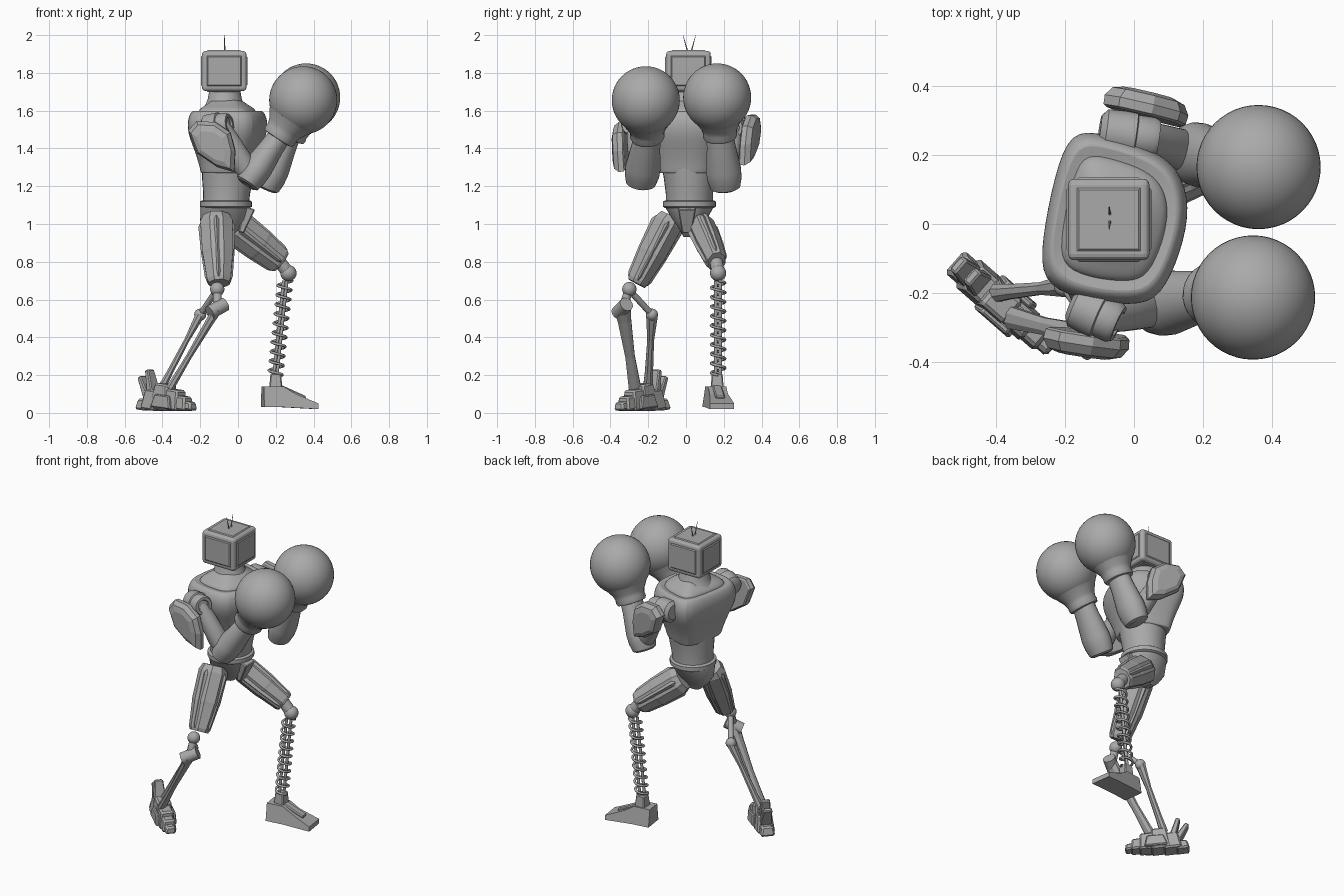
import bpy, bmesh, math
from math import sin, cos, pi, radians
from mathutils import Vector, Matrix, Euler

old = bpy.data.objects.get("Cube")
if old:
    bpy.data.objects.remove(old, do_unlink=True)

GREY = (0.4, 0.4, 0.4, 1)
metal = bpy.data.materials.new("plain grey")
metal.use_nodes = True
metal.diffuse_color = GREY
metal.node_tree.nodes["Principled BSDF"].inputs["Base Color"].default_value = GREY


def finish(name, bm, smooth=True):
    bmesh.ops.remove_doubles(bm, verts=bm.verts, dist=0.0003)
    bmesh.ops.recalc_face_normals(bm, faces=bm.faces)
    me = bpy.data.meshes.new(name)
    bm.to_mesh(me)
    bm.free()
    me.materials.append(metal)
    ob = bpy.data.objects.new(name, me)
    bpy.context.collection.objects.link(ob)
    if smooth:
        bpy.ops.object.select_all(action='DESELECT')
        ob.select_set(True)
        bpy.context.view_layer.objects.active = ob
        bpy.ops.object.shade_smooth_by_angle(angle=radians(38))
    return ob


def loft(name, rings, smooth=True):
    """Skin a stack of equal-length rings and cap both ends."""
    bm = bmesh.new()
    loops = [[bm.verts.new(p) for p in ring] for ring in rings]
    n = len(loops[0])
    for a, b in zip(loops, loops[1:]):
        for i in range(n):
            j = (i + 1) % n
            bm.faces.new((a[i], a[j], b[j], b[i]))
    bm.faces.new(loops[0])
    bm.faces.new(loops[-1])
    return finish(name, bm, smooth)


def lathe(name, p0, p1, profile, sides=24, flat=1.0, ref=(0, 1, 0), smooth=True):
    """Turn (position along axis, radius) pairs around the line p0-p1."""
    p0, p1 = Vector(p0), Vector(p1)
    axis = (p1 - p0).normalized()
    u = Vector(ref)
    u = (u - axis * u.dot(axis)).normalized()
    v = axis.cross(u)
    rings = []
    for t, r in profile:
        c = p0.lerp(p1, t)
        rings.append([c + u * r * flat * cos(a) + v * r * sin(a)
                      for a in (2 * pi * (i + 0.5) / sides for i in range(sides))])
    return loft(name, rings, smooth)


def rod(name, p0, p1, r0, r1=None, sides=12):
    return lathe(name, p0, p1, [(0, r0), (1, r0 if r1 is None else r1)], sides)


def ball(name, centre, r, seg=24):
    bm = bmesh.new()
    bmesh.ops.create_uvsphere(bm, u_segments=seg, v_segments=seg // 2, radius=r,
                              matrix=Matrix.Translation(centre))
    return finish(name, bm)


def box(name, centre, size, rot=(0, 0, 0), taper=1.0, bevel=0.006):
    """Box whose top is scaled by taper."""
    bm = bmesh.new()
    bmesh.ops.create_cube(bm, size=1)
    for v in bm.verts:
        k = taper if v.co.z > 0 else 1
        v.co = Vector((v.co.x * size[0] * k, v.co.y * size[1] * k, v.co.z * size[2]))
    bmesh.ops.bevel(bm, geom=bm.edges[:], offset=bevel, segments=1, affect='EDGES')
    bm.transform(Matrix.Translation(centre) @ Euler(rot).to_matrix().to_4x4())
    return finish(name, bm, False)


# Head: rounded box with shallow raised panels, and two feelers
bm = bmesh.new()
bmesh.ops.create_cube(bm, size=1)
bmesh.ops.scale(bm, vec=(0.236, 0.236, 0.212), verts=bm.verts)
bmesh.ops.bevel(bm, geom=bm.edges[:], offset=0.018, segments=3, profile=0.5, affect='EDGES')
panels = [f for f in bm.faces if f.calc_area() > 0.02]
bmesh.ops.inset_individual(bm, faces=panels, thickness=0.012, depth=0)
bmesh.ops.inset_individual(bm, faces=panels, thickness=0.008, depth=0.005)
bmesh.ops.translate(bm, vec=(-0.073, 0.013, 1.81), verts=bm.verts)
finish("head", bm, False)
for s in (-1, 1):
    rod("feeler", (-0.07, 0.018 + 0.006 * s, 1.90), (-0.072, 0.018 + 0.034 * s, 2.0), 0.005, 0.001, 6)
lathe("neck", (-0.07, 0.015, 1.58), (-0.07, 0.015, 1.72),
      [(0, 0.14), (0.3, 0.108), (0.55, 0.092), (1, 0.08)])

# Chest: one twisted outline, scaled at each height
OUTLINE = [(-0.18, 0.265), (-0.09, 0.255), (0.04, 0.215), (0.125, 0.16), (0.158, 0.05),
           (0.13, -0.08), (0.075, -0.205), (0.0, -0.232), (-0.17, -0.21), (-0.262, -0.16),
           (-0.262, -0.05), (-0.225, 0.14)]
MID = Vector((-0.06, 0.015))


def shell(name, levels):
    rings = [[(*(MID + (Vector(p) - MID) * k), z) for p in OUTLINE] for z, k in levels]
    ob = loft(name, rings)
    sub = ob.modifiers.new("round", 'SUBSURF')
    sub.levels = sub.render_levels = 2
    return ob


shell("chest", [(1.27, 0.58), (1.268, 0.67), (1.275, 0.69), (1.33, 0.75), (1.41, 0.89), (1.47, 1.01),
                (1.535, 1.05), (1.585, 0.98), (1.605, 0.87), (1.585, 0.77)])
shell("collar", [(1.53, 0.76), (1.585, 0.775), (1.61, 0.72), (1.632, 0.53), (1.65, 0.42), (1.66, 0.34)])


def ovals(name, levels, n=32):
    return loft(name, [[(x + rx * cos(2 * pi * i / n), 0.018 + ry * sin(2 * pi * i / n), z)
                        for i in range(n)] for z, x, rx, ry in levels])


# Waist, belt and pelvis
ovals("abdomen", [(1.10, -0.065, 0.122, 0.125), (1.16, -0.06, 0.124, 0.125),
                  (1.24, -0.055, 0.135, 0.135), (1.33, -0.05, 0.14, 0.15)])
ovals("belt", [(1.085, -0.064, 0.126, 0.13), (1.092, -0.064, 0.138, 0.14),
               (1.118, -0.064, 0.138, 0.14), (1.125, -0.064, 0.126, 0.13)])
ovals("pelvis", [(1.09, -0.067, 0.132, 0.128), (1.02, -0.075, 0.125, 0.09),
                 (0.97, -0.08, 0.085, 0.05), (0.93, -0.08, 0.04, 0.03)])
box("groin_plate", (0.04, 0.005, 1.02), (0.03, 0.05, 0.14), (0, 0.35, 0), 1.9)


# Arms: shoulder capsule, upper arm, forearm, cuff and round glove
def arm(side, back, front, elbow, wrist, glove):
    lathe(side + "_shoulder", back, front,
          [(0, 0), (0, 0.045), (0.1, 0.066), (0.6, 0.07), (0.62, 0.062), (0.9, 0.062),
           (1, 0.054), (1, 0.038), (0.94, 0.034), (0.94, 0)])
    shoulder = Vector(back).lerp(Vector(front), 0.65)
    lathe(side + "_upper_arm", shoulder, elbow, [(0, 0.045), (0.3, 0.054), (0.75, 0.060), (1, 0.05)])
    lathe(side + "_forearm", elbow, wrist,
          [(-0.15, 0), (-0.17, 0.05), (-0.13, 0.066), (0.05, 0.076), (0.25, 0.078), (0.75, 0.064), (1.05, 0.060)],
          flat=1.2)
    lathe(side + "_cuff", wrist, glove,
          [(-0.08, 0.06), (-0.06, 0.086), (0.0, 0.092), (0.1, 0.090), (0.22, 0.098), (0.45, 0.13)])
    ball(side + "_glove", glove, 0.18, 48)


arm("left", (-0.10, 0.27, 1.52), (0.07, 0.245, 1.51), (0.168, 0.205, 1.225),
    (0.272, 0.18, 1.47), (0.361, 0.165, 1.67))
arm("right", (-0.18, -0.23, 1.51), (-0.045, -0.29, 1.53), (0.07, -0.235, 1.245),
    (0.22, -0.205, 1.465), (0.345, -0.213, 1.655))

# Shoulder plates: one outline extruded outward with a domed face
PLATE = [(-0.125, 0.08), (-0.08, 0.13), (0.02, 0.125), (0.10, 0.07), (0.125, -0.03),
         (0.118, -0.14), (0.03, -0.115), (-0.08, -0.04)]


def shoulder_plate(name, centre, side, yaw, tilt):
    turn = Matrix.Translation(centre) @ Matrix.Rotation(yaw, 4, 'Z') @ Matrix.Rotation(tilt, 4, 'X')
    loft(name, [[turn @ Vector((x * k, side * d, z * k)) for x, z in PLATE]
                for d, k in ((-0.028, 0.9), (-0.022, 0.98), (0.005, 1), (0.032, 0.86), (0.042, 0.6))], False)


shoulder_plate("right_shoulder_plate", (-0.138, -0.34, 1.415), -1, -0.16, 0.06)
shoulder_plate("left_shoulder_plate", (0.035, 0.338, 1.45), 1, -0.22, -0.06)


# Thighs: faceted core with raised strips
def thigh(side, hip, knee, flat, end):
    hip, knee = Vector(hip), Vector(knee)
    lathe(side + "_thigh", hip, knee,
          [(0, 0.075), (0.1, 0.092), (0.55, 0.089), (0.6, 0.085), (0.95, end), (1, end - 0.01)],
          8, flat, smooth=False)
    axis = (knee - hip).normalized()
    u = Vector((0, 1, 0))
    u = (u - axis * u.dot(axis)).normalized()
    v = axis.cross(u)
    for k in range(4):
        out = u * cos(k * pi / 2) * flat + v * sin(k * pi / 2)
        lathe(side + "_thigh_strip", hip + out * 0.074, knee + out * (end - 0.012),
              [(0.08, 0.012), (0.14, 0.026), (0.55, 0.024), (0.9, 0.016), (0.96, 0.008)],
              4, ref=(u + v), smooth=False)


thigh("left", (-0.03, 0.075, 1.0), (0.228, 0.162, 0.80), 0.78, 0.074)
thigh("right", (-0.115, -0.075, 1.04), (-0.10, -0.262, 0.685), 0.9, 0.068)

# Left lower leg: knee ball, coil spring on twin rods
rod("left_knee_link", (0.22, 0.16, 0.80), (0.267, 0.17, 0.74), 0.035)
ball("left_knee", (0.267, 0.17, 0.74), 0.043)
rod("left_knee_pin", (0.267, 0.12, 0.74), (0.267, 0.22, 0.74), 0.022)
top, low = Vector((0.25, 0.17, 0.70)), Vector((0.198, 0.17, 0.20))
for s in (-1, 1):
    off = Vector((0.008 * s, 0.012 * s, 0))
    rod("spring_rod", top + off, low + off, 0.009)
coil = bpy.data.curves.new("left_spring", 'CURVE')
coil.dimensions = '3D'
coil.bevel_depth = 0.0075
coil.bevel_resolution = 1
turns, steps = 10, 16
path = coil.splines.new('POLY')
path.points.add(turns * steps)
for i, p in enumerate(path.points):
    a = 2 * pi * i / steps
    p.co = (*(top.lerp(low, i / (turns * steps)) + Vector((0.037 * cos(a), 0.037 * sin(a), 0))), 1)
coil.materials.append(metal)
bpy.context.collection.objects.link(bpy.data.objects.new("left_spring", coil))

# Left foot: wedge with a flat toe, turned slightly outward
SOLE = [(0.13, 0.03), (0.13, 0.14), (0.235, 0.14), (0.30, 0.10), (0.42, 0.05), (0.42, 0.02), (0.24, 0.03)]
spin = Matrix.Translation((0.2, 0.16, 0)) @ Matrix.Rotation(0.14, 4, 'Z')
loft("left_foot", [[spin @ Vector((x - 0.2, w * (1.0 if z < 0.08 else 0.75), z)) for x, z in SOLE]
                   for w in (-0.065, 0.065)], False)
box("left_foot_ridge", (0.285, 0.172, 0.105), (0.15, 0.05, 0.03), (0, 0.42, 0.14))
box("left_ankle", (0.2, 0.165, 0.17), (0.07, 0.07, 0.08), taper=0.8)

# Right lower leg: knee joint, link and two slanted struts
ball("right_knee", (-0.11, -0.30, 0.655), 0.038)
rod("right_knee_link", (-0.11, -0.30, 0.66), (-0.11, -0.335, 0.55), 0.024)
rod("right_hinge", (-0.15, -0.36, 0.53), (-0.07, -0.315, 0.575), 0.038, sides=16)
rod("right_cross_link", (-0.12, -0.29, 0.64), (-0.20, -0.18, 0.52), 0.017)
ball("right_strut_ball", (-0.20, -0.18, 0.52), 0.032)
lathe("right_rear_strut", (-0.20, -0.18, 0.52), (-0.40, -0.20, 0.14),
      [(0, 0.026), (0.35, 0.015), (0.8, 0.018), (1, 0.022)], 8, 1.3, smooth=False)
lathe("right_front_strut", (-0.11, -0.335, 0.55), (-0.36, -0.27, 0.13),
      [(0, 0.03), (0.15, 0.024), (0.6, 0.017), (1, 0.022)], 8, 1.6, smooth=False)

# Right foot: chain of tapered blocks from heel to toe
heel, toe = Vector((-0.49, -0.135, 0)), Vector((-0.25, -0.345, 0))
yaw = math.atan2(toe.y - heel.y, toe.x - heel.x)
BLOCKS = [(0.0, 0.08, 0.09, 0.06), (0.2, 0.11, 0.11, 0.11), (0.42, 0.12, 0.11, 0.14),
          (0.64, 0.12, 0.10, 0.11), (0.82, 0.10, 0.09, 0.075), (0.97, 0.07, 0.07, 0.045)]
for t, length, width, height in BLOCKS:
    c = heel.lerp(toe, t)
    box("right_foot_block", (c.x, c.y, 0.015 + height / 2), (length, width, height),
        (0, 0.12, yaw), 0.75, 0.01)
for t, tilt, z in ((0.14, -0.25, 0.16), (0.02, -0.5, 0.13)):
    c = heel.lerp(toe, t)
    box("right_heel_fin", (c.x, c.y, z), (0.04, 0.08, 0.14), (0, tilt, yaw), 0.65)
for s in (-1, 1):
    c = heel.lerp(toe, 0.5) + Vector((-sin(yaw), cos(yaw), 0)) * 0.05 * s
    box("right_foot_flank", (c.x, c.y, 0.06), (0.14, 0.03, 0.07), (0, 0.1, yaw), 0.7)
